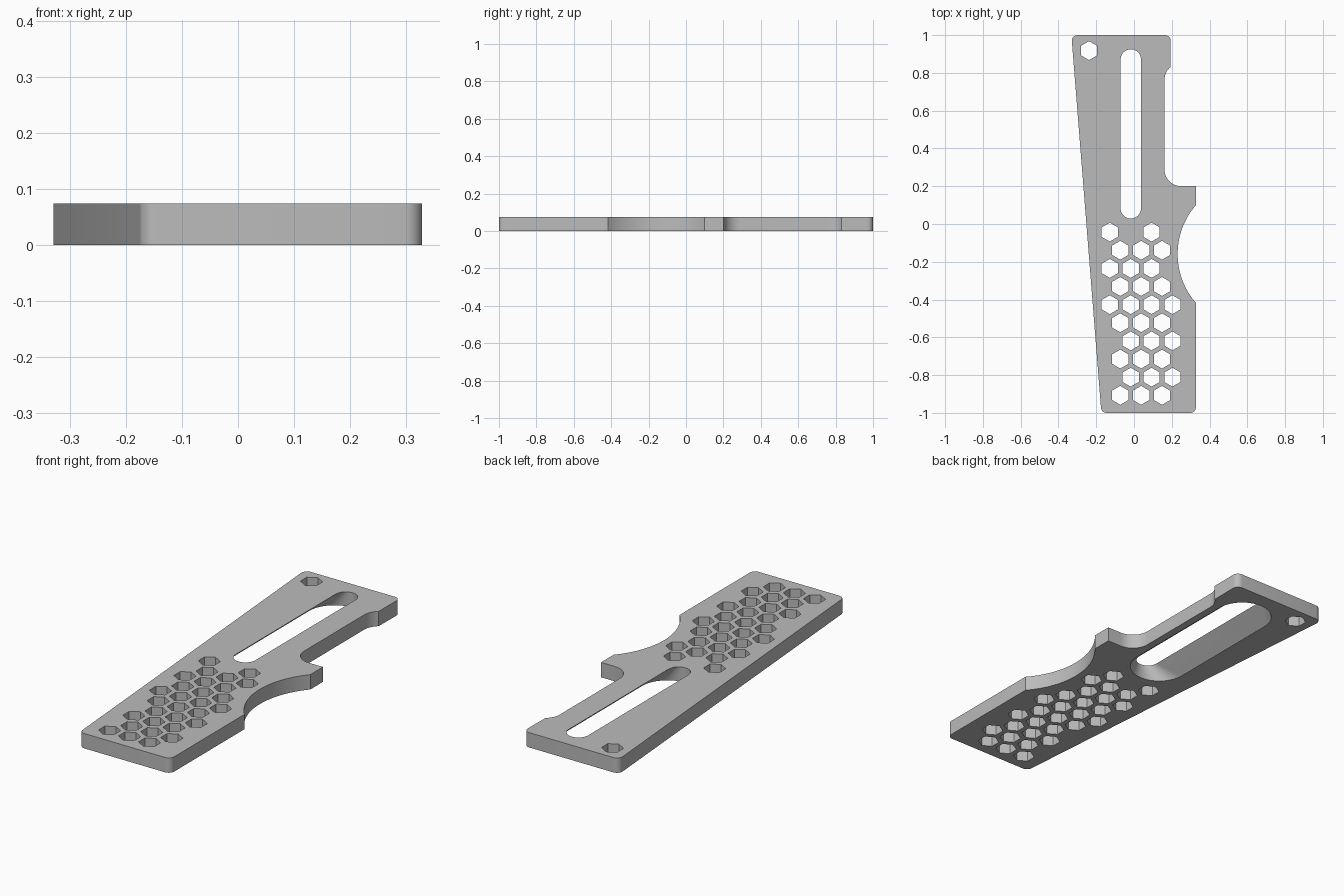
import bpy, bmesh, math

if "Cube" in bpy.data.objects:
    bpy.data.objects.remove(bpy.data.objects["Cube"])

H = 0.074          # plate thickness


def arc(cx, cy, r, a0, a1, n):
    """Points on an arc, angles in degrees."""
    return [(cx + r * math.cos(math.radians(a0 + (a1 - a0) * i / n)),
             cy + r * math.sin(math.radians(a0 + (a1 - a0) * i / n))) for i in range(n + 1)]


def loft(bm, lower, upper, z0, z1):
    """Closed solid between two outlines with equal point counts."""
    a = [bm.verts.new((x, y, z0)) for x, y in lower]
    b = [bm.verts.new((x, y, z1)) for x, y in upper]
    bm.faces.new(a[::-1])
    bm.faces.new(b)
    for i in range(len(a)):
        j = (i + 1) % len(a)
        bm.faces.new((a[i], a[j], b[j], b[i]))


def make_object(name, bm):
    bmesh.ops.recalc_face_normals(bm, faces=bm.faces)
    mesh = bpy.data.meshes.new(name)
    bm.to_mesh(mesh)
    bm.free()
    obj = bpy.data.objects.new(name, mesh)
    bpy.context.collection.objects.link(obj)
    return obj


# Plate outline, counter-clockwise from the lower left corner
R = 0.03
outline = arc(-0.145, -1 + R, R, 184.5, 270, 8)
outline += arc(0.328 - R, -1 + R, R, 270, 360, 8)
half = math.degrees(math.asin(0.259 / 0.394))
outline += arc(0.328 + 0.297, -0.159, 0.394, 180 + half, 180 - half, 32)   # finger scoop
outline += [(0.328, 0.2)]
outline += arc(0.251, 0.29, 0.09, 270, 180, 12)                            # lower fillet
outline += arc(0.251, 0.762, 0.09, 180, 130, 8)                            # upper fillet
outline += arc(0.194 - R, 1 - R, R, 0, 90, 8)
outline += arc(-0.299, 1 - R, R, 90, 184.5, 8)

bm = bmesh.new()
loft(bm, outline, outline, 0, H)
plate = make_object("grip_plate", bm)

# Cutter: slot flaring wider towards the underside, plus hexagon holes
bm = bmesh.new()


def slot(z):
    r = 0.14 - 0.086 * z / H
    return arc(-0.017, 0.925 - r, r, 0, 180, 24) + arc(-0.017, 0.029 + r, r, 180, 360, 24)


loft(bm, slot(-0.01), slot(H + 0.01), -0.01, H + 0.01)

STEP = 0.1105
rows = [(0, 2), (0, 1, 2), (0, 1, 2), (0, 1, 2), (0, 1, 2, 3),
        (0, 1, 2), (1, 2, 3), (0, 1, 2), (1, 2, 3), (0, 1, 2)]
centres = [(-0.238, 0.918)]
for r, cols in enumerate(rows):
    for c in cols:
        centres.append((-0.128 + STEP * (c + 0.5 * (r % 2)), -0.043 - 0.096 * r))
for x, y in centres:
    hexagon = arc(x, y, 0.05, 30, 330, 5)
    loft(bm, hexagon, hexagon, -0.02, H + 0.02)
cutter = make_object("hole_cutter", bm)

# Cut the holes
mod = plate.modifiers.new("holes", 'BOOLEAN')
mod.operation = 'DIFFERENCE'
mod.solver = 'EXACT'
mod.object = cutter
bpy.context.view_layer.objects.active = plate
plate.select_set(True)
cutter.select_set(False)
bpy.ops.object.modifier_apply(modifier=mod.name)
bpy.data.objects.remove(cutter, do_unlink=True)

# Colour and shading
grey = bpy.data.materials.new("light_grey")
grey.diffuse_color = (0.5, 0.5, 0.5, 1)
grey.use_nodes = True
grey.node_tree.nodes["Principled BSDF"].inputs["Base Color"].default_value = grey.diffuse_color
plate.data.materials.clear()
plate.data.materials.append(grey)
for p in plate.data.polygons:
    p.material_index = 0
bpy.ops.object.shade_smooth_by_angle(angle=math.radians(30))
